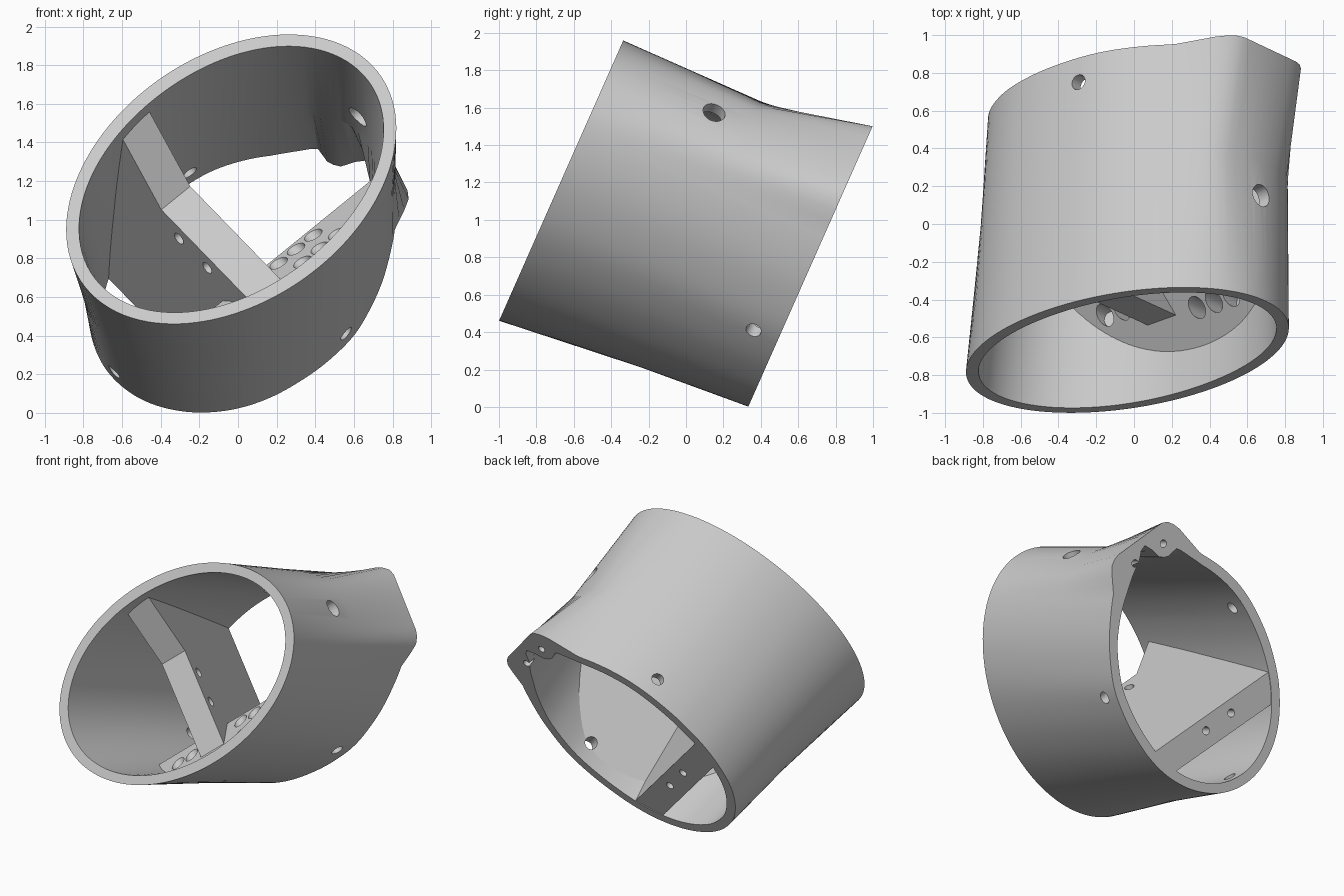
import bpy, bmesh, math
from mathutils import Vector

cube = bpy.data.objects.get("Cube")
if cube:
    bpy.data.objects.remove(cube, do_unlink=True)

grey = bpy.data.materials.new("light_grey")
grey.use_nodes = True
grey.diffuse_color = (0.6, 0.6, 0.6, 1)
grey.node_tree.nodes["Principled BSDF"].inputs["Base Color"].default_value = (0.6, 0.6, 0.6, 1)

# Tilted sleeve frame: u across, v up the rim plane, t along the sleeve axis
ORIGIN = Vector((0, -0.6675, 1.21))
U = Vector((1, 0, 0))
V = Vector((0, 0.405, 0.914))
T = Vector((0, 0.914, -0.405))
TILT = math.radians(41.6)
COS, SIN = math.cos(TILT), math.sin(TILT)
LENGTH, WALL, COUNT = 1.405, 0.07, 144


def place(u, v, t):
    return ORIGIN + U * u + V * v + T * t


def oval_place(major, minor, t):
    """Place a point by the long and short axes of the oval."""
    return place(major * COS + minor * SIN, major * SIN - minor * COS, t)


def make_object(name, bm):
    bmesh.ops.recalc_face_normals(bm, faces=bm.faces[:])
    mesh = bpy.data.meshes.new(name)
    bm.to_mesh(mesh)
    bm.free()
    mesh.materials.append(grey)
    ob = bpy.data.objects.new(name, mesh)
    bpy.context.collection.objects.link(ob)
    return ob


def skin(name, loops, closed):
    """Bridge matching loops of points; cap the ends unless closed on itself."""
    bm = bmesh.new()
    rings = [[bm.verts.new(p) for p in loop] for loop in loops]
    pairs = list(zip(rings, rings[1:]))
    if closed:
        pairs.append((rings[-1], rings[0]))
    else:
        bm.faces.new(rings[0])
        bm.faces.new(rings[-1])
    n = len(rings[0])
    for a, b in pairs:
        for i in range(n):
            j = (i + 1) % n
            bm.faces.new((a[i], a[j], b[j], b[i]))
    return make_object(name, bm)


def combine(target, cutter, operation):
    """Apply a boolean, then remove the cutter."""
    cutter.hide_render = True
    mod = target.modifiers.new("cut", 'BOOLEAN')
    mod.operation, mod.solver, mod.object = operation, 'EXACT', cutter
    bpy.context.view_layer.objects.active = target
    bpy.ops.object.modifier_apply(modifier=mod.name)
    bpy.data.objects.remove(cutter, do_unlink=True)


def drill(target, holes):
    """Cut round holes, each given as start, end and radius."""
    bm = bmesh.new()
    for start, end, radius in holes:
        axis = end - start
        turn = axis.to_track_quat('Z', 'Y').to_matrix().to_4x4()
        turn.translation = (start + end) / 2
        bmesh.ops.create_cone(bm, cap_ends=True, segments=20, radius1=radius,
                              radius2=radius, depth=axis.length, matrix=turn)
    combine(target, make_object("hole_cutter", bm), 'DIFFERENCE')


def radii(points):
    """Distance to a closed outline along evenly spaced rays."""
    result = []
    for k in range(COUNT):
        a = math.tau * k / COUNT
        ray = Vector((math.cos(a), math.sin(a)))
        best = 0
        for p, q in zip(points, points[1:] + points[:1]):
            p, q = Vector(p), Vector(q)
            e = q - p
            det = ray.x * e.y - ray.y * e.x
            if abs(det) < 1e-9:
                continue
            r = (p.x * e.y - p.y * e.x) / det
            s = (p.x * ray.y - p.y * ray.x) / det
            if r > 0 and -1e-6 <= s <= 1 + 1e-6:
                best = max(best, r)
        result.append(best)
    return result


def round_off(rs):
    """Smooth the outline everywhere except at the squared corner."""
    for _ in range(12):
        rs = [r if 20 < 360 * k / COUNT < 80 else
              (rs[k - 1] + r + rs[(k + 1) % COUNT]) / 3 for k, r in enumerate(rs)]
    return rs


def inset(rs, depth):
    return [r - depth for r in rs]


def ring(rs, t):
    return [place(r * math.cos(math.tau * k / COUNT),
                  r * math.sin(math.tau * k / COUNT), t) for k, r in enumerate(rs)]


# Outlines: oval front rim, and a back rim with a squared corner
oval = []
for k in range(180):
    a = math.tau * k / 180
    x, y = 0.974 * math.cos(a), 0.674 * math.sin(a)
    oval.append((x * COS - y * SIN - 0.035, x * SIN + y * COS))
round_side = [(.22, .83), (0, .79), (-.17, .73), (-.32, .63), (-.5, .47), (-.67, .24),
              (-.76, .0), (-.78, -.2), (-.70, -.46), (-.5, -.64), (-.24, -.705),
              (0, -.68), (.2, -.6), (.42, -.45), (.61, -.26), (.75, .04)]
corner = [(.80, .31), (.885, .5), (.875, .58), (.57, .935), (.52, .945), (.45, .935)]
corner_bore = [(.71, .3), (.70, .5), (.68, .62), (.69, .72), (.64, .74), (.55, .69),
               (.47, .71), (.41, .80)]
bore = [tuple(Vector(p) * (1 - WALL / Vector(p).length)) for p in round_side]

front = radii(oval)
back = round_off(radii(round_side + corner))
back_bore = round_off(radii(bore + corner_bore))
middle = [f + (min(f, b) - f) * 0.65 for f, b in zip(front, back)]

# Sleeve wall
sleeve = skin("sleeve", [ring(front, 0), ring(middle, 0.8), ring(back, LENGTH),
                         ring(back_bore, LENGTH), ring(inset(middle, WALL), 0.8),
                         ring(inset(front, WALL), 0)], True)
side_hole = (oval_place(0.21, 0.4, 1.265), oval_place(0.21, 0.8, 1.265), 0.042)
drill(sleeve, [
    side_hole,
    (oval_place(0.75, -0.05, 0.6), oval_place(1.2, -0.05, 0.6), 0.062),
    (oval_place(0.21, -0.48, 1.265), oval_place(0.21, -0.8, 1.265), 0.042),
    (oval_place(-0.65, -0.03, 1.27), oval_place(-1.1, -0.03, 1.27), 0.042),
    (oval_place(0.92, -0.24, 1.1), oval_place(0.92, -0.24, 1.5), 0.026),
    (oval_place(0.92, 0.03, 1.1), oval_place(0.92, 0.03, 1.5), 0.026)])


def trim(target):
    """Keep only what lies inside the sleeve's outer skin."""
    limit = skin("limit", [ring(inset(front, 0.02), 0), ring(inset(middle, 0.02), 0.8),
                           ring(inset(back, 0.02), LENGTH)], False)
    combine(target, limit, 'INTERSECT')


# Cross rib with a gusset that climbs forward on one side
rib_profile = [(-.64, .10), (-.26, .38), (.36, .38), (.62, .38), (.62, 1.4), (-.62, 1.4)]
rib = skin("cross_rib", [[oval_place(offset - 0.16 * (t - 0.38), minor, t)
                          for minor, t in rib_profile] for offset in (-0.30, -0.10)], False)
trim(rib)
rib_holes = [(oval_place(-0.6, m, 0.47), oval_place(0.1, m, 0.47), 0.034)
             for m in (-0.107, 0.114)]
rib_holes += [(oval_place(-0.35, m, 1.15), oval_place(-0.35, m, 1.5), 0.028)
              for m in (-0.17, 0.07)]
drill(rib, rib_holes)

# Ridge along the lower wall: a front slope with blind holes and a long back slope
ridge_profile = [(.62, .165), (.26, .61), (.58, 1.38), (.75, 1.38), (.75, .165)]
ridge = skin("lower_ridge", [[oval_place(major, minor, t) for minor, t in ridge_profile]
                             for major in (-0.9, 0.9)], False)
trim(ridge)
ridge_holes = [side_hole]
for t, first, count in ((0.38, 0.05, 3), (0.54, 0.0, 3), (0.48, -0.53, 2)):
    for k in range(count):
        m = first + 0.12 * k
        ridge_holes.append((oval_place(m, 0.1, t), oval_place(m, 0.57, t), 0.05))
drill(ridge, ridge_holes)

# Smooth the curved walls and keep crisp edges
for ob in (sleeve, rib, ridge):
    bpy.ops.object.select_all(action='DESELECT')
    ob.select_set(True)
    bpy.context.view_layer.objects.active = ob
    bpy.ops.object.shade_smooth_by_angle(angle=math.radians(25))
